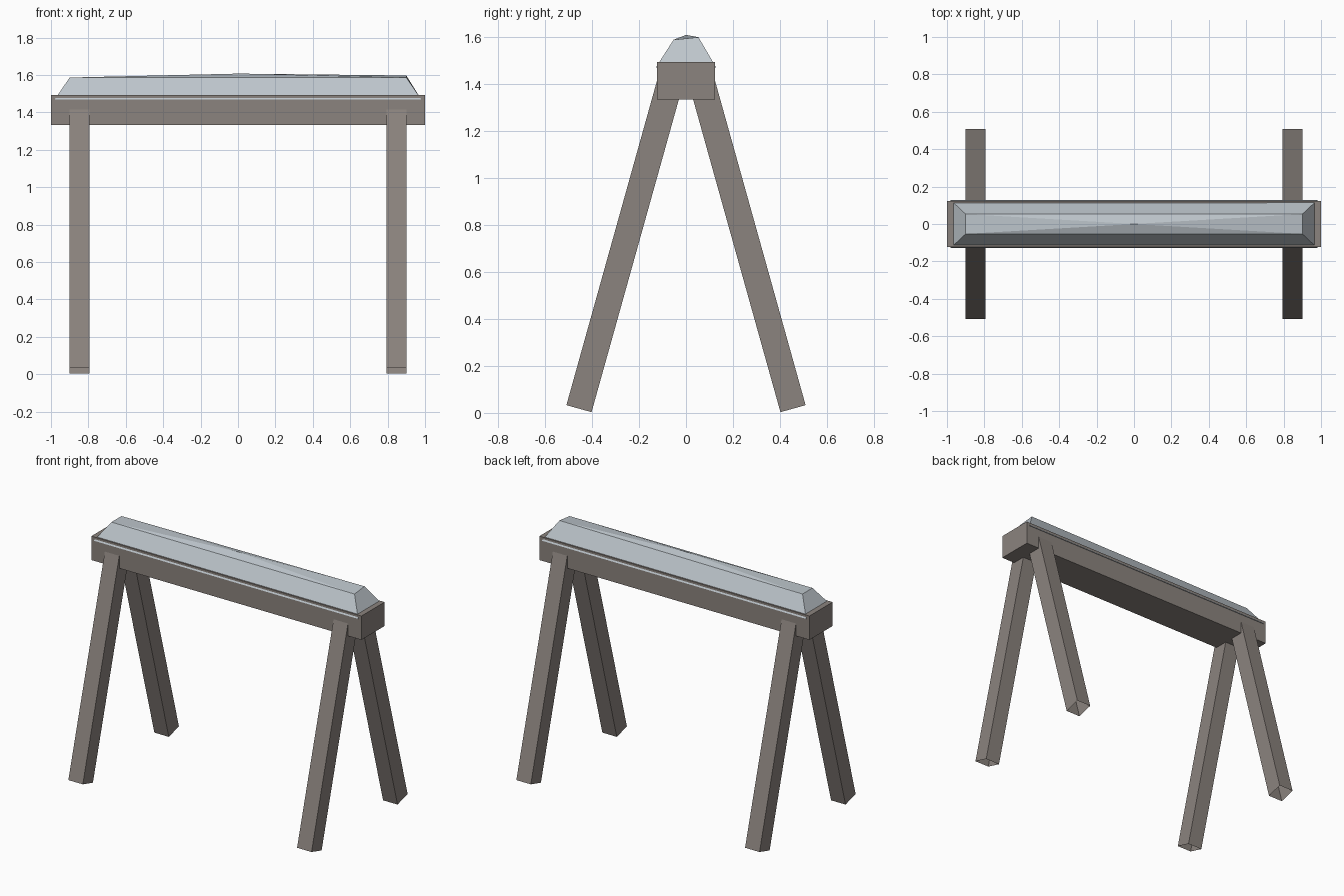
import bpy, bmesh, math
from mathutils import Matrix, Vector

cube = bpy.data.objects.get("Cube")
if cube:
    bpy.data.objects.remove(cube, do_unlink=True)


def material(name, rgb):
    mat = bpy.data.materials.new(name)
    mat.use_nodes = True
    mat.diffuse_color = (*rgb, 1)
    mat.node_tree.nodes["Principled BSDF"].inputs["Base Color"].default_value = (*rgb, 1)
    return mat


wood = material("grey brown wood", (0.26, 0.23, 0.21))
cloth = material("pale blue grey padding", (0.51, 0.56, 0.60))


def add_object(name, bm, mat):
    bmesh.ops.recalc_face_normals(bm, faces=bm.faces)
    mesh = bpy.data.meshes.new(name)
    bm.to_mesh(mesh)
    bm.free()
    mesh.materials.append(mat)
    obj = bpy.data.objects.new(name, mesh)
    bpy.context.collection.objects.link(obj)
    return obj


def box(size):
    bm = bmesh.new()
    bmesh.ops.create_cube(bm, size=1)
    bmesh.ops.scale(bm, vec=size, verts=bm.verts)
    return bm


# Horizontal beam
bm = box((2, 0.245, 0.16))
bmesh.ops.translate(bm, vec=(0, 0, 1.412), verts=bm.verts)
add_object("beam", bm, wood)

# Splayed legs: hollow underneath, tops buried in the beam
foot = Vector((0, 0.455, 0.018))
tilt = math.radians(15.6)
length = 1.44
for side, sx in (("left", 1), ("right", -1)):
    for end, sy in (("back", 1), ("front", -1)):
        bm = box((0.107, 0.111, length))
        bmesh.ops.translate(bm, vec=(0, 0, length / 2), verts=bm.verts)
        sole = [f for f in bm.faces if f.normal.z < -0.5]
        bmesh.ops.delete(bm, geom=sole, context='FACES_ONLY')
        place = Matrix.Translation((sx * 0.847, sy * foot.y, foot.z))
        bm.transform(place @ Matrix.Rotation(sy * tilt, 4, 'X'))
        add_object(f"{end}_{side}_leg", bm, wood)

# Padded saddle: sloping sides and a slightly domed top
corners = ((-1, -1), (1, -1), (1, 1), (-1, 1))
bm = bmesh.new()
rim = [bm.verts.new((x * 0.98, y * 0.128, 1.469)) for x, y in corners]
top = [bm.verts.new((x * 0.9, y * 0.053, 1.597 if x > 0 and y > 0 else 1.586))
       for x, y in corners]
peak = bm.verts.new((0, 0, 1.607))
bm.faces.new(rim[::-1])
for i in range(4):
    j = (i + 1) % 4
    bm.faces.new((rim[i], rim[j], top[j], top[i]))
    bm.faces.new((top[i], top[j], peak))
add_object("saddle_pad", bm, cloth)
